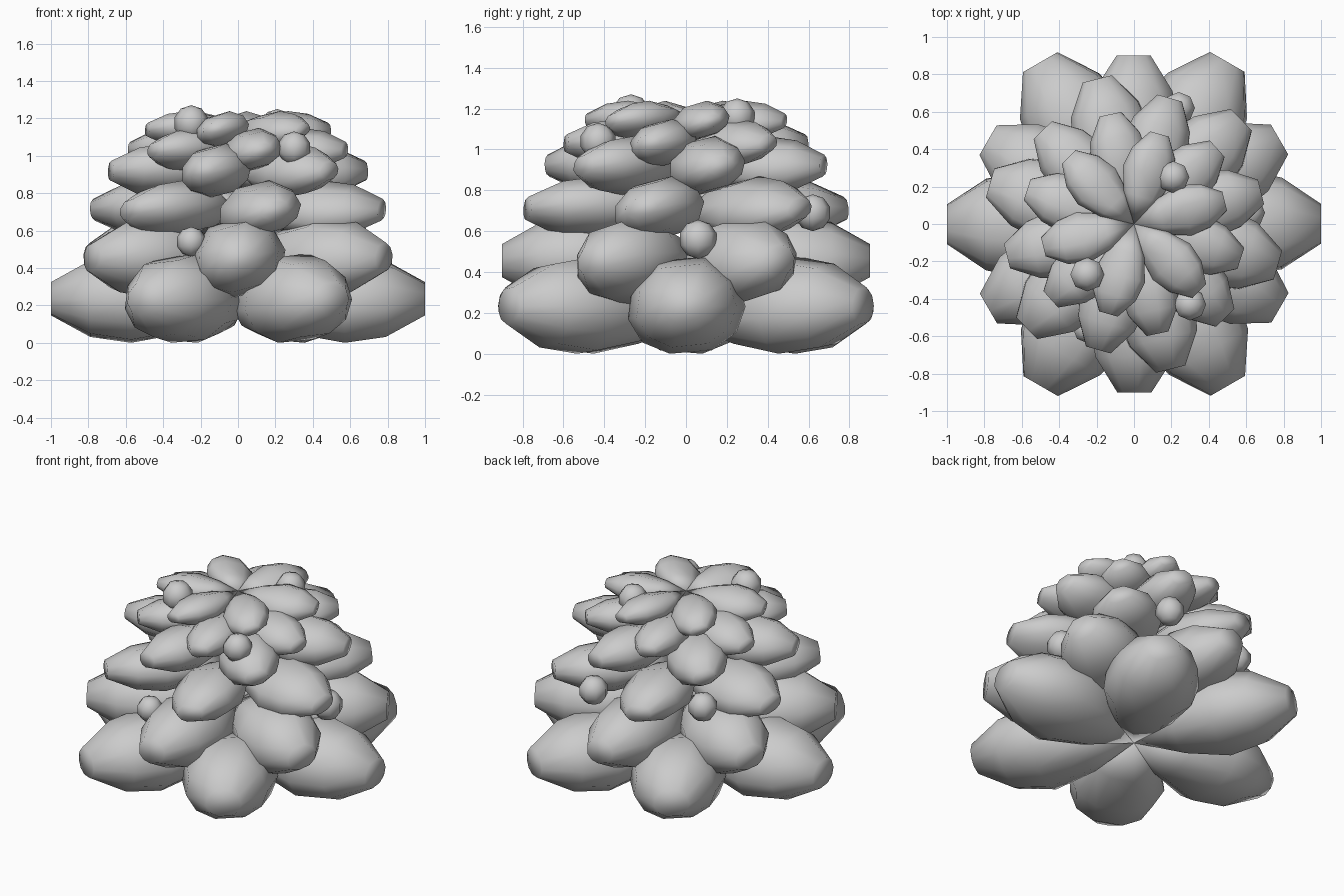
import bpy, bmesh, math
from mathutils import Matrix

if "Cube" in bpy.data.objects:
    bpy.data.objects.remove(bpy.data.objects["Cube"])

# petal cross-section (half) and profile along the length: (distance, scale)
HALF = [(0.42, 1.0), (0.88, 0.48), (1.0, -0.15), (0.8, -0.68), (0.36, -1.0)]
SECTION = HALF + [(-u, v) for u, v in reversed(HALF)]
STATIONS = [(0.3, 0.7), (0.57, 1.0), (0.79, 0.85), (1.0, 0.37)]


def smooth(obj, angle):
    bpy.ops.object.select_all(action='DESELECT')
    bpy.context.view_layer.objects.active = obj
    obj.select_set(True)
    bpy.ops.object.shade_smooth_by_angle(angle=math.radians(angle))


def petal(name, length, width, height, z, angle, root_drop, roll):
    c, s = math.cos(math.radians(roll)), math.sin(math.radians(roll))
    bm = bmesh.new()
    root = bm.verts.new((0, 0, -root_drop))
    rings = []
    for t, k in STATIONS:
        ring = []
        for u, v in SECTION:
            py, pz = u * k * width, v * k * height
            pz2 = py * s + pz * c - root_drop * max(0, 0.5 - t)
            ring.append(bm.verts.new((t * length, py * c - pz * s, max(pz2, -z))))
        rings.append(ring)
    n = len(SECTION)
    for i in range(n):
        j = (i + 1) % n
        bm.faces.new((root, rings[0][i], rings[0][j]))
        for a, b in zip(rings, rings[1:]):
            bm.faces.new((a[i], b[i], b[j], a[j]))
    bm.faces.new(rings[-1])
    bmesh.ops.recalc_face_normals(bm, faces=bm.faces)
    me = bpy.data.meshes.new(name)
    bm.to_mesh(me)
    bm.free()
    obj = bpy.data.objects.new(name, me)
    bpy.context.collection.objects.link(obj)
    obj.matrix_world = Matrix.Translation((0, 0, z)) @ Matrix.Rotation(math.radians(angle), 4, 'Z')
    smooth(obj, 85)


# stacked tiers of six petals: length, half width, half height, z, turn, root drop, roll
TIERS = [
    (1.0, 0.29, 0.23, 0.235, 0, 0.09, 6),
    (0.9, 0.255, 0.2, 0.455, 30, 0, 16),
    (0.8, 0.225, 0.14, 0.71, 44, 0, 14),
    (0.7, 0.19, 0.13, 0.92, 14, 0, 14),
    (0.6, 0.165, 0.105, 1.03, 42, 0, 14),
    (0.5, 0.145, 0.085, 1.14, 14, -0.03, 16),
]
for t, (length, width, height, z, turn, drop, roll) in enumerate(TIERS):
    for k in range(6):
        petal(f"petal_tier{t + 1}_{k + 1}", length, width, height, z,
              turn + 60 * k, drop, roll)

# small berries nestled between the petals
BERRIES = [
    (-0.25, -0.27, 1.175, 0.095), (0.30, -0.43, 1.04, 0.09), (0.21, 0.25, 1.16, 0.09),
    (0.24, 0.62, 0.69, 0.09), (-0.25, -0.56, 0.54, 0.08), (0.61, 0.06, 0.56, 0.095),
    (-0.43, 0.44, 0.69, 0.09),
]
for i, (x, y, z, r) in enumerate(BERRIES):
    bpy.ops.mesh.primitive_uv_sphere_add(segments=8, ring_count=5, radius=r, location=(x, y, z))
    obj = bpy.context.object
    obj.name = f"berry_{i + 1}"
    smooth(obj, 85)
